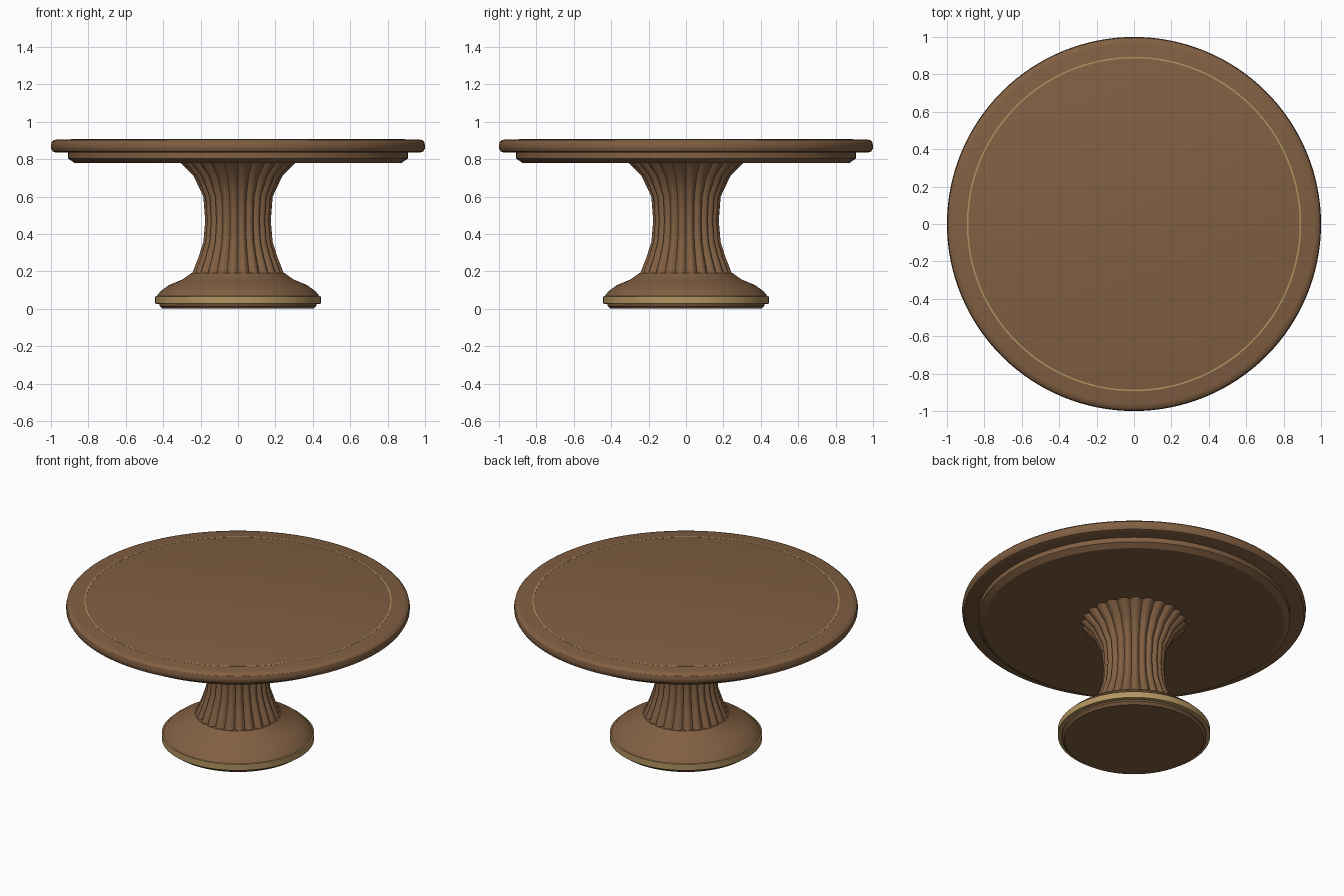
import bpy, math

if "Cube" in bpy.data.objects:
    bpy.data.objects.remove(bpy.data.objects["Cube"])

def material(name, rgb):
    m = bpy.data.materials.new(name)
    m.diffuse_color = (*rgb, 1)
    m.use_nodes = True
    m.node_tree.nodes["Principled BSDF"].inputs["Base Color"].default_value = m.diffuse_color
    return m

WOOD = material("wood", (0.22, 0.115, 0.055))
BRASS = material("brass", (0.45, 0.30, 0.12))

def lathe(name, profile, mat, n=128, flutes=0, depth=0.0, closed=False):
    """Revolve (radius, z) points about z; optional convex lobes around the side."""
    verts, faces = [], []
    for r, z in profile:
        for i in range(n):
            a = 2 * math.pi * i / n
            k = r
            if flutes:
                k -= depth * r * (1 - abs(math.sin(flutes * a / 2)))
            verts.append((k * math.cos(a), k * math.sin(a), z))
    m = len(profile)
    for j in range(m if closed else m - 1):
        p, q = j * n, ((j + 1) % m) * n
        for i in range(n):
            k = (i + 1) % n
            faces.append((p + i, p + k, q + k, q + i))
    if not closed:
        faces.append(tuple(reversed(range(n))))
        faces.append(tuple(range((m - 1) * n, m * n)))
    me = bpy.data.meshes.new(name)
    me.from_pydata(verts, [], faces)
    me.materials.append(mat)
    ob = bpy.data.objects.new(name, me)
    bpy.context.collection.objects.link(ob)
    bpy.ops.object.select_all(action='DESELECT')
    ob.select_set(True)
    bpy.context.view_layer.objects.active = ob
    bpy.ops.object.shade_smooth_by_angle(angle=math.radians(32))
    return ob

# Foot below the brass band, the band itself, and the domed base
lathe("foot", [(0.405, 0), (0.42, 0.015), (0.42, 0.03)], WOOD)
lathe("base_band", [(0.425, 0.025), (0.443, 0.027), (0.443, 0.066), (0.425, 0.068)], BRASS)
lathe("base", [(0.436, 0.066), (0.415, 0.093), (0.37, 0.126), (0.30, 0.155),
               (0.275, 0.172), (0.25, 0.19)], WOOD)

# Fluted pedestal column
lathe("column", [(0.247, 0.19), (0.215, 0.27), (0.187, 0.355), (0.177, 0.47),
                 (0.187, 0.60), (0.24, 0.71), (0.315, 0.785)],
      WOOD, n=240, flutes=24, depth=0.08)

# Stepped apron under the top
lathe("apron", [(0.875, 0.78), (0.908, 0.803), (0.908, 0.838)], WOOD)

# Round tabletop with a rounded edge
lathe("tabletop", [(0.97, 0.834), (0.99, 0.841), (0.999, 0.856), (1.0, 0.872),
                   (0.996, 0.89), (0.985, 0.901), (0.965, 0.906)], WOOD)

# Thin inlaid ring on the top
lathe("inlay_ring", [(0.886, 0.904), (0.894, 0.904), (0.894, 0.907), (0.886, 0.907)],
      BRASS, closed=True)
